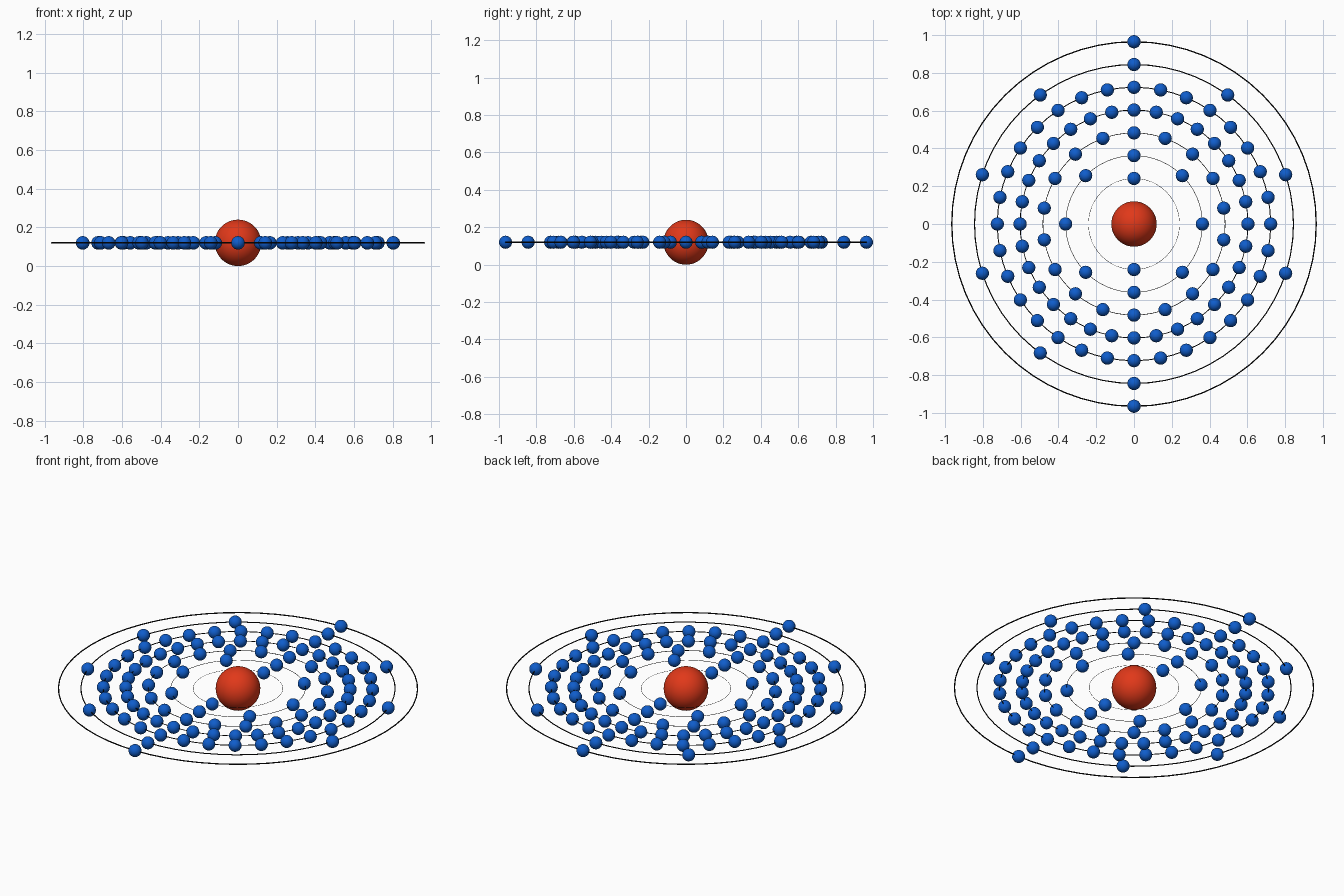
import bpy
from math import sin, cos, radians

if "Cube" in bpy.data.objects:
    bpy.data.objects.remove(bpy.data.objects["Cube"])

CENTRE_Z = 0.12
SPACING = 0.1206          # gap between neighbouring shells
# (slots round the shell, slots left empty), from the innermost shell outwards
SHELLS = [(2, []), (8, []), (18, []), (32, []), (32, []), (10, [4]), (2, [])]


def material(name, rgb):
    mat = bpy.data.materials.new(name)
    mat.diffuse_color = (*rgb, 1)
    mat.use_nodes = True
    mat.node_tree.nodes["Principled BSDF"].inputs["Base Color"].default_value = mat.diffuse_color
    return mat


def finish(name, mat):
    ob = bpy.context.object
    ob.name = name
    ob.data.materials.append(mat)
    bpy.ops.object.shade_smooth()
    return ob


red = material("nucleus_red", (0.75, 0.04, 0.01))
blue = material("electron_blue", (0.005, 0.11, 0.6))
black = material("orbit_black", (0.005, 0.005, 0.005))

# Nucleus
bpy.ops.mesh.primitive_uv_sphere_add(segments=48, ring_count=24, radius=0.12,
                                     location=(0, 0, CENTRE_Z))
finish("nucleus", red)

# One electron mesh, shared by all copies
bpy.ops.mesh.primitive_uv_sphere_add(segments=24, ring_count=12, radius=0.035)
source = finish("electron_source", blue)
electron_mesh = source.data
bpy.data.objects.remove(source)

for i, (slots, empty) in enumerate(SHELLS, start=1):
    # Orbit ring, thicker towards the outside
    r = SPACING * (i + 1)
    bpy.ops.mesh.primitive_torus_add(major_radius=r, minor_radius=0.0035 * r,
                                     major_segments=64, minor_segments=8,
                                     location=(0, 0, CENTRE_Z))
    finish(f"orbit_{i}", black)

    # Electrons, clockwise from the back
    for k in range(slots):
        if k in empty:
            continue
        a = radians(360 * k / slots)
        ob = bpy.data.objects.new(f"electron_{i}_{k + 1}", electron_mesh)
        ob.location = (r * sin(a), r * cos(a), CENTRE_Z)
        bpy.context.collection.objects.link(ob)
